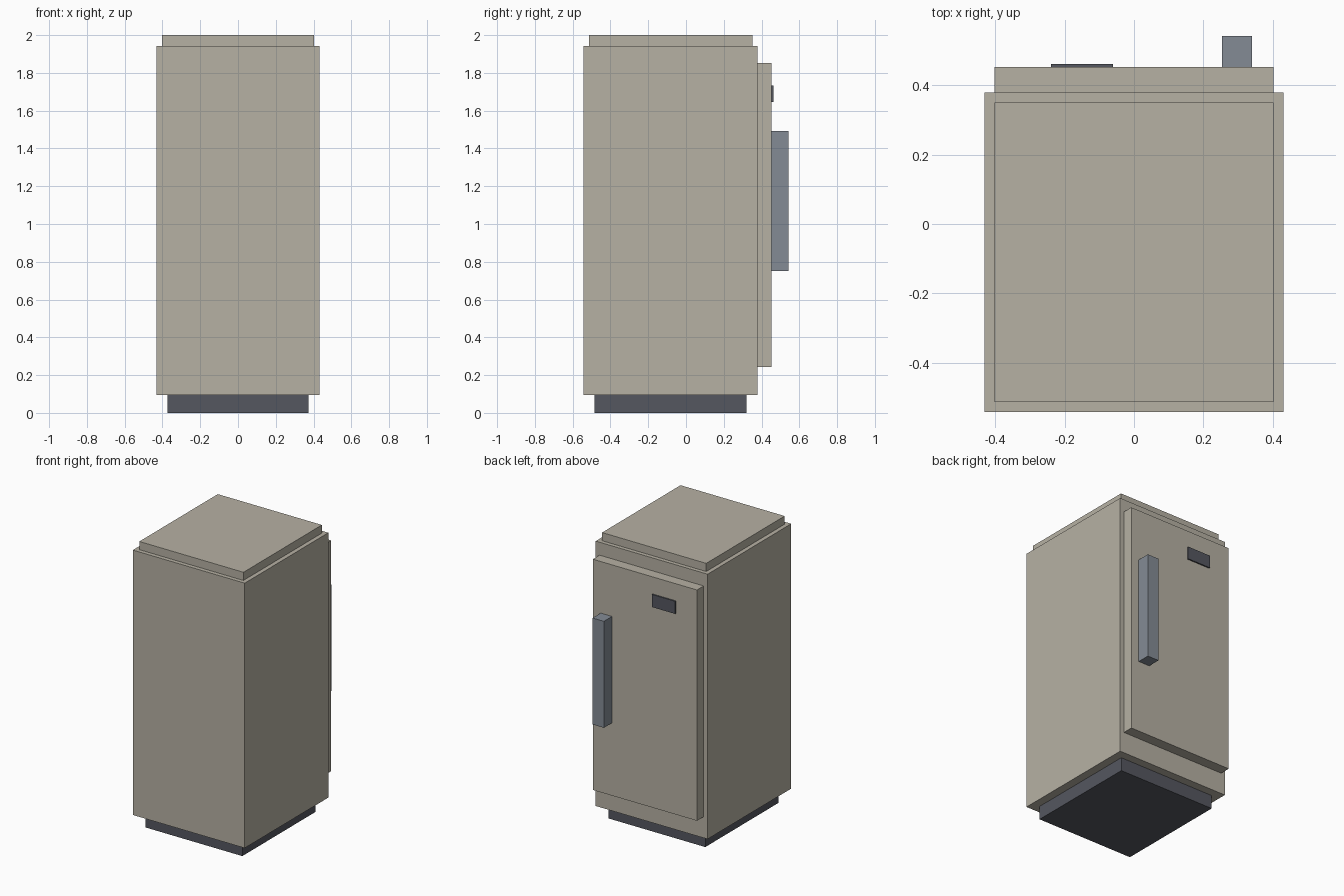
import bpy

if "Cube" in bpy.data.objects:
    bpy.data.objects.remove(bpy.data.objects["Cube"])


def material(name, rgb):
    m = bpy.data.materials.new(name)
    m.diffuse_color = (*rgb, 1.0)
    m.use_nodes = True
    m.node_tree.nodes["Principled BSDF"].inputs["Base Color"].default_value = m.diffuse_color
    return m


enamel = material("warm grey enamel", (0.47, 0.44, 0.37))
steel = material("blue grey steel", (0.23, 0.26, 0.30))
dark = material("dark grey", (0.09, 0.095, 0.115))


def box(name, x, y, z, mat):
    """Box from its (min, max) range on each axis."""
    ranges = (x, y, z)
    bpy.ops.mesh.primitive_cube_add(size=1, location=[(a + b) / 2 for a, b in ranges])
    ob = bpy.context.object
    ob.name = name
    ob.scale = [b - a for a, b in ranges]
    bpy.ops.object.transform_apply(location=False, rotation=False, scale=True)
    ob.data.materials.append(mat)
    return ob


# Cabinet with recessed plinth and stepped top
box("plinth", (-0.373, 0.373), (-0.485, 0.32), (0, 0.094), dark)
box("cabinet", (-0.432, 0.432), (-0.543, 0.379), (0.094, 1.943), enamel)
box("top_cap", (-0.402, 0.402), (-0.514, 0.351), (1.943, 2.0), enamel)

# Door on the +y side with its handle and small plate
box("door", (-0.402, 0.402), (0.379, 0.453), (0.242, 1.853), enamel)
box("door_handle", (0.254, 0.341), (0.453, 0.543), (0.75, 1.493), steel)
box("badge_plate", (-0.24, -0.06), (0.453, 0.462), (1.646, 1.734), dark)
